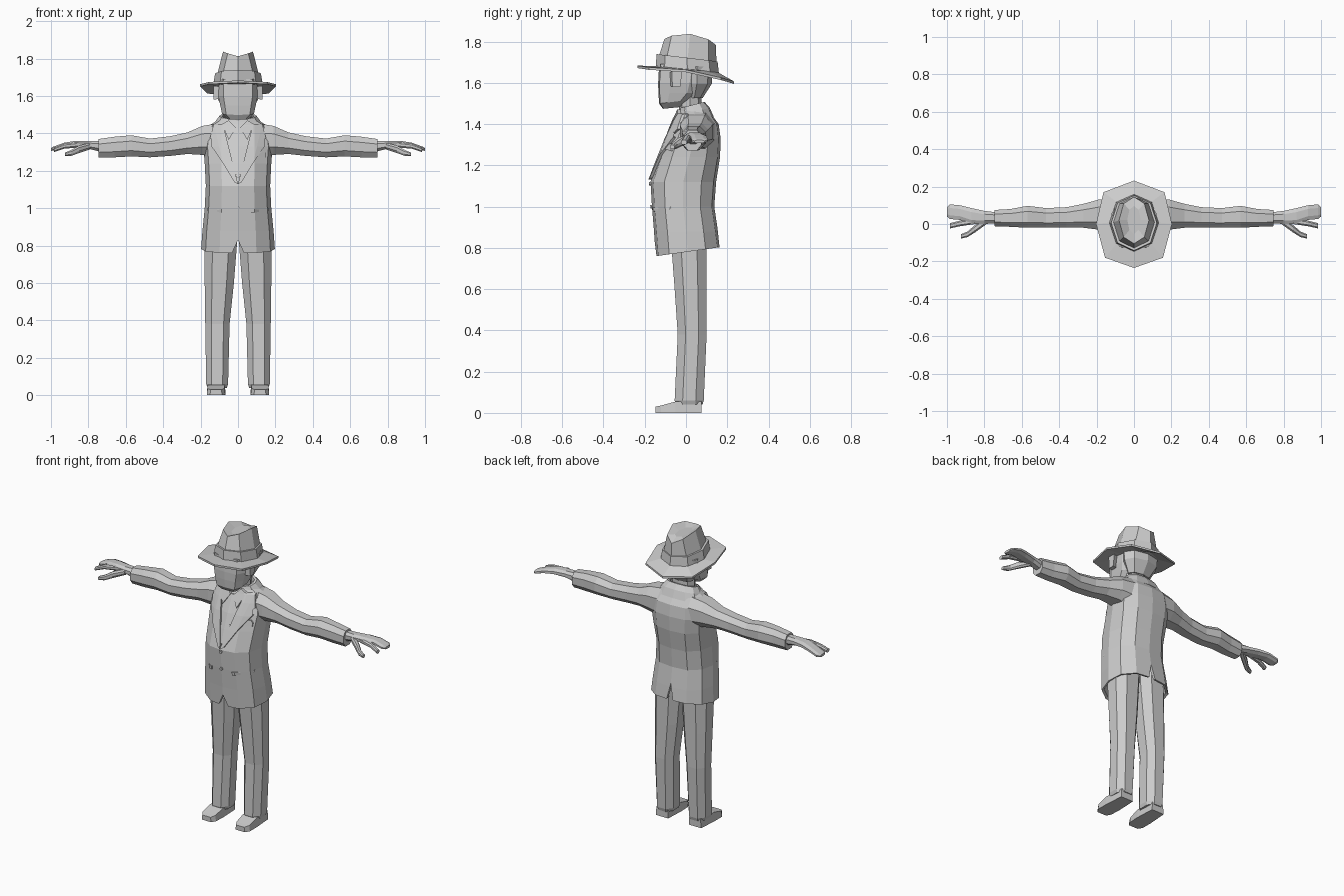
import bpy, bmesh, math
from mathutils import Vector

if "Cube" in bpy.data.objects:
    bpy.data.objects.remove(bpy.data.objects["Cube"])

grey = bpy.data.materials.new("light_grey")
grey.diffuse_color = (0.6, 0.6, 0.6, 1)
grey.use_nodes = True
grey.node_tree.nodes["Principled BSDF"].inputs["Base Color"].default_value = grey.diffuse_color


def finish(name, bm):
    bmesh.ops.recalc_face_normals(bm, faces=bm.faces)
    me = bpy.data.meshes.new(name)
    bm.to_mesh(me)
    bm.free()
    me.materials.append(grey)
    ob = bpy.data.objects.new(name, me)
    bpy.context.collection.objects.link(ob)
    return ob


def loft(name, rings):
    """Skin equal-length rings of points and cap both ends."""
    bm = bmesh.new()
    vs = [[bm.verts.new(p) for p in r] for r in rings]
    n = len(vs[0])
    for a, b in zip(vs, vs[1:]):
        for i in range(n):
            bm.faces.new((a[i], a[(i + 1) % n], b[(i + 1) % n], b[i]))
    bm.faces.new(vs[0])
    bm.faces.new(vs[-1])
    return finish(name, bm)


def mirror_half(half):
    """Close a half outline running from the front centre to the back centre."""
    return half + [(-p[0],) + tuple(p[1:]) for p in half[-2:0:-1]]


BODY = mirror_half([(0, -1), (.5, -.92), (.88, -.58), (1, 0), (.9, .55), (.55, .92), (0, 1)])
HEAD = mirror_half([(0, -1), (.74, -.94), (1, -.5), (1, .3), (.6, .9), (0, 1)])
OCT = mirror_half([(0, -1), (.72, -.72), (1, 0), (.72, .72), (0, 1)])
CHAMFER = [(-.5, -1), (.5, -1), (1, -.45), (1, .45), (.5, 1), (-.5, 1), (-1, .45), (-1, -.45)]


def zring(shape, z, w, yf, yb, tilt=0, cx=0):
    c, h = (yf + yb) / 2, (yb - yf) / 2
    return [(cx + u * w, c + v * h, z + tilt * (c + v * h)) for u, v in shape]


def xring(x, yf, yb, zb, zt, s):
    return [(s * x, (yf + yb) / 2 + u * (yb - yf) / 2, (zb + zt) / 2 + v * (zt - zb) / 2)
            for u, v in CHAMFER]


# Jacket body: z, half width, front y, back y
COAT = [(.78, .197, -.147, .165), (.88, .19, -.155, .155), (1.0, .178, -.165, .137),
        (1.12, .172, -.172, .146), (1.24, .178, -.13, .165), (1.33, .185, -.095, .168),
        (1.40, .175, -.062, .158), (1.445, .15, -.04, .125), (1.475, .10, -.03, .10)]
rings = [zring(BODY, .93, .165, -.125, .125), zring(BODY, .785, .183, -.133, .15, .14)]
rings += [zring(BODY, z, w, a, b, .14 if i == 0 else 0) for i, (z, w, a, b) in enumerate(COAT)]
jacket = loft("jacket", rings)


def wedge(name, z0, z1, w, y0, y1):
    ob = loft(name, [[(-w, y, z0), (w, y, z0), (0, y, z1)] for y in (y0, y1)])
    ob.hide_render = True
    ob.hide_viewport = True
    mod = jacket.modifiers.new(name, 'BOOLEAN')
    mod.operation = 'DIFFERENCE'
    mod.object = ob


# Back vent and the cutaway between the front hems
wedge("back_vent_cutter", .70, .90, .045, .07, .3)
wedge("front_hem_cutter", .70, .83, .06, -.3, -.08)


def front_y(x, z):
    """Front surface of the jacket at x, z."""
    z = min(max(z, COAT[0][0]), COAT[-1][0])
    for a, b in zip(COAT, COAT[1:]):
        if z <= b[0]:
            t = (z - a[0]) / (b[0] - a[0])
            w, yf, yb = (a[k] + t * (b[k] - a[k]) for k in (1, 2, 3))
            break
    u = min(abs(x) / w, 1)
    for (u0, v0), (u1, v1) in zip(BODY[:3], BODY[1:4]):
        if u <= u1:
            v = v0 + (v1 - v0) * (u - u0) / (u1 - u0)
            return (yf + yb) / 2 + v * (yb - yf) / 2


def plate(name, outline, lift, s=1):
    """Thin piece of cloth laid over the jacket front."""
    bm = bmesh.new()
    bm.faces.new([bm.verts.new((s * x, 0, z)) for x, z in outline])
    bmesh.ops.triangulate(bm, faces=bm.faces[:])
    cuts = [((0, 0, c[0]), (0, 0, 1)) for c in COAT[1:-1]]
    cuts += [((x, 0, 0), (1, 0, 0)) for x in (-.088, 0, .088)]
    for co, no in cuts:
        bmesh.ops.bisect_plane(bm, geom=bm.verts[:] + bm.edges[:] + bm.faces[:],
                               plane_co=co, plane_no=no, dist=1e-4)
    for v in bm.verts:
        v.co.y = front_y(v.co.x, v.co.z) - lift
    ret = bmesh.ops.extrude_face_region(bm, geom=bm.faces[:])
    for v in ret["geom"]:
        if isinstance(v, bmesh.types.BMVert):
            v.co.y += lift + .008
    return finish(name, bm)


# Shirt front, tie, button
plate("shirt_front", [(0, 1.14), (.09, 1.45), (-.09, 1.45)], .003)
plate("tie", [(0, 1.15), (.03, 1.23), (.013, 1.39), (.024, 1.43), (-.024, 1.43),
              (-.013, 1.39), (-.03, 1.23)], .009)
for i, z in enumerate((1.11, 1.0)):
    plate("button_%d" % i, [(.01 * math.cos(k * math.pi / 3), z + .01 * math.sin(k * math.pi / 3))
                            for k in range(6)], .008)
plate("breast_pocket", [(.09, 1.28), (.15, 1.27), (.15, 1.29), (.14, 1.305), (.09, 1.30)], .009)

for s, side in ((1, "left"), (-1, "right")):
    # Lapels, shirt collar points, pocket flaps
    plate("lapel_" + side, [(0, 1.13), (.02, 1.14), (.08, 1.24), (.145, 1.335), (.115, 1.345),
                            (.15, 1.375), (.13, 1.45), (.08, 1.45)], .014, s)
    plate("shirt_collar_" + side, [(.01, 1.43), (.05, 1.365), (.085, 1.45), (.05, 1.47)], .016, s)
    plate("pocket_flap_" + side, [(.07, .975), (.165, .985), (.165, 1.0), (.07, .995)], .008, s)

    # Sleeves
    loft("sleeve_" + side, [xring(*r, s) for r in (
        (.10, -.03, .14, 1.27, 1.455), (.19, -.03, .13, 1.285, 1.44), (.27, -.02, .108, 1.29, 1.405),
        (.36, -.02, .09, 1.28, 1.385), (.47, -.02, .085, 1.272, 1.372), (.57, -.02, .097, 1.277, 1.39),
        (.66, -.015, .08, 1.272, 1.382), (.745, -.012, .075, 1.272, 1.37))])
    # Hand with grouped fingers, forefinger and thumb
    loft("hand_" + side, [xring(*r, s) for r in (
        (.73, .005, .062, 1.30, 1.36), (.80, 0, .07, 1.318, 1.36), (.87, 0, .085, 1.325, 1.36),
        (.93, .022, .10, 1.322, 1.35), (.985, .027, .105, 1.308, 1.33), (1.0, .04, .09, 1.307, 1.322))])
    loft("forefinger_" + side, [xring(*r, s) for r in (
        (.85, 0, .03, 1.325, 1.355), (.93, -.012, .018, 1.318, 1.345), (.985, -.024, .004, 1.30, 1.322))])
    loft("thumb_" + side, [xring(*r, s) for r in (
        (.79, -.002, .04, 1.315, 1.35), (.85, -.045, -.005, 1.295, 1.335),
        (.89, -.07, -.04, 1.28, 1.312), (.925, -.078, -.055, 1.278, 1.298))])

    # Trouser legs
    loft("trouser_leg_" + side, [
        zring(CHAMFER, z, (xo - xi) / 2, yf, yb, 0, s * (xi + xo) / 2) for z, xi, xo, yf, yb in (
            (.04, .06, .162, -.05, .08), (.06, .053, .17, -.055, .086), (.38, .045, .175, -.04, .10),
            (.60, .022, .178, -.055, .10), (.80, .006, .18, -.07, .10), (.92, .002, .165, -.07, .10))])
    # Shoes
    loft("shoe_" + side, [
        [(s * xi, y, 0), (s * xo, y, 0), (s * (xo - .004), y, zt), (s * (xi + .004), y, zt)]
        for y, xi, xo, zt in ((-.147, .085, .15, .03), (-.12, .07, .167, .036),
                              (-.05, .066, .167, .055), (.075, .072, .158, .055))])
    # Ears
    loft("ear_" + side, [[(s * x, -.078 + d, z0), (s * x, -.04 + d, z0), (s * x, -.03 + d, z1),
                          (s * x, -.08 + d, z1)]
                         for x, d, z0, z1 in ((.095, 0, 1.585, 1.65), (.132, .012, 1.58, 1.655))])

# Jacket collar standing around the neck
loft("jacket_collar", [zring(BODY, z, w, a, b, .25) for z, w, a, b in (
    (1.40, .15, -.045, .135), (1.45, .125, -.04, .115), (1.485, .10, -.03, .09),
    (1.485, .085, -.022, .078), (1.43, .08, -.02, .075))])

# Neck, head and hair
loft("neck", [zring(OCT, z, w, a, b) for z, w, a, b in (
    (1.40, .075, -.03, .075), (1.58, .07, -.04, .075))])
loft("head", [zring(HEAD, z, w, a, b, t) for z, w, a, b, t in (
    (1.485, .055, -.112, -.03, .1), (1.515, .085, -.13, .03, .12), (1.55, .095, -.134, .08, 0),
    (1.60, .105, -.135, .10, 0), (1.69, .105, -.13, .12, 0))])
loft("hair", [zring(OCT, z, w, a, b) for z, w, a, b in (
    (1.525, .075, .0, .08), (1.595, .115, -.02, .125), (1.68, .122, -.02, .128))])

# Hat brim: dips at the back, rises at the sides
edge = mirror_half([(0, -.235, 1.683), (.155, -.18, 1.675), (.203, 0, 1.663),
                    (.163, .17, 1.625), (0, .232, 1.607)])
inner = zring(OCT, 1.668, .115, -.13, .15, -.1)
low = lambda ring, d: [(x, y, z - d) for x, y, z in ring]
loft("hat_brim", [low(inner, .016), low(edge, .012), edge, inner])
# Hat band and pinched crown
loft("hat_band", [zring(OCT, z, w, a, b, -.12) for z, w, a, b in (
    (1.66, .133, -.147, .16), (1.722, .122, -.142, .153), (1.722, .11, -.13, .145))])
rim = mirror_half([(0, -.105, 1.812), (.055, -.07, 1.828), (.08, .02, 1.837),
                   (.055, .11, 1.81), (0, .145, 1.783)])
dent = [(x * .45, .025 + (y - .025) * .6, 1.808) for x, y, z in rim]
loft("hat_crown", [zring(OCT, 1.70, .115, -.135, .148, -.12), rim, dent])
